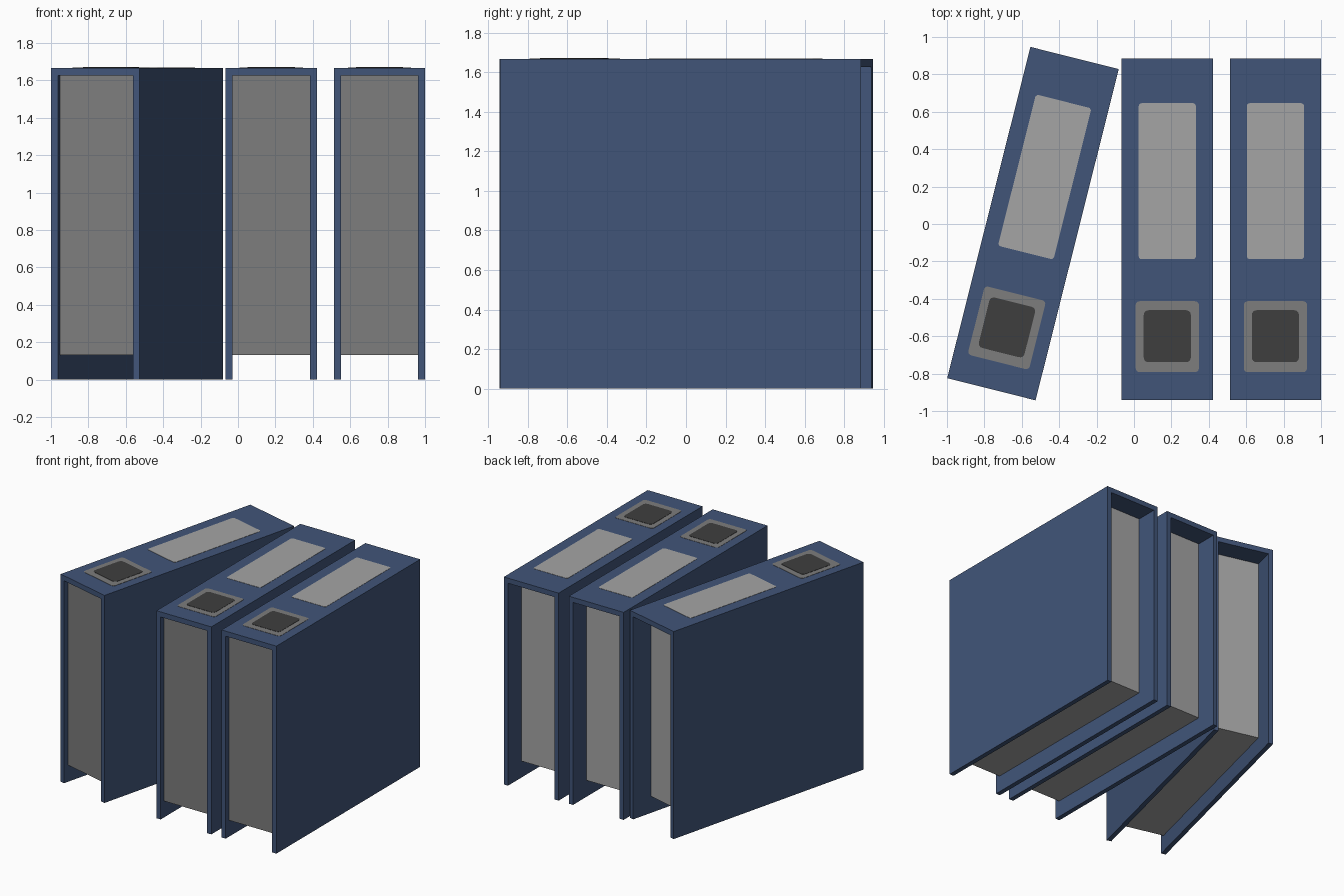
import bpy, bmesh, math
from mathutils import Matrix, Vector

if "Cube" in bpy.data.objects:
    bpy.data.objects.remove(bpy.data.objects["Cube"])

W, D, H = 0.487, 1.826, 1.667      # binder width, depth, height
T, TOP = 0.037, 0.041              # cover side and spine thickness


def material(name, rgb):
    lin = [((c / 255 + 0.055) / 1.055) ** 2.4 for c in rgb]
    m = bpy.data.materials.new(name)
    m.diffuse_color = (*lin, 1)
    m.use_nodes = True
    m.node_tree.nodes["Principled BSDF"].inputs["Base Color"].default_value = m.diffuse_color
    return m


BLUE = material("binder blue", (65, 85, 121))
LIGHT = material("light grey", (165, 165, 165))
MID = material("mid grey", (125, 125, 125))
DARK = material("dark grey", (63, 63, 63))


def extruded(name, points, direction, mats, place):
    """Extrude a closed planar profile along a direction."""
    bm = bmesh.new()
    face = bm.faces.new([bm.verts.new(p) for p in points])
    out = bmesh.ops.extrude_face_region(bm, geom=[face])
    moved = [v for v in out["geom"] if isinstance(v, bmesh.types.BMVert)]
    bmesh.ops.translate(bm, verts=moved, vec=Vector(direction))
    bmesh.ops.recalc_face_normals(bm, faces=bm.faces)
    if len(mats) > 1:               # second colour on the front face
        for f in bm.faces:
            f.material_index = 1 if f.normal.y < -0.9 else 0
    mesh = bpy.data.meshes.new(name)
    bm.to_mesh(mesh)
    bm.free()
    for m in mats:
        mesh.materials.append(m)
    obj = bpy.data.objects.new(name, mesh)
    obj.matrix_world = place
    bpy.context.collection.objects.link(obj)


def rounded_rect(hw, y0, y1, r, z, steps=4):
    pts = []
    corners = [(hw - r, y1 - r), (-hw + r, y1 - r), (-hw + r, y0 + r), (hw - r, y0 + r)]
    for q, (cx, cy) in enumerate(corners):
        for i in range(steps + 1):
            a = math.pi / 2 * (q + i / steps)
            pts.append((cx + r * math.cos(a), cy + r * math.sin(a), z))
    return pts


def binder(n, x, y, angle):
    place = Matrix.Translation((x, y, 0)) @ Matrix.Rotation(math.radians(angle), 4, 'Z')
    w, i, f = W / 2, W / 2 - T, -D / 2
    # Folded cover: upside-down U with the spine on top
    u = [(-w, 0), (-w, H), (w, H), (w, 0), (i, 0), (i, H - TOP), (-i, H - TOP), (-i, 0)]
    extruded(f"cover_{n}", [(a, f, b) for a, b in u], (0, D, 0), [BLUE], place)
    # Page block, set back at the open ends and bottom
    p = [(-i, 0.133), (-i, H - TOP), (i, H - TOP), (i, 0.133)]
    extruded(f"pages_{n}", [(a, f + 0.04, b) for a, b in p], (0, D - 0.21, 0),
             [LIGHT, MID], place)
    # Spine label, grip frame and grip hole
    extruded(f"label_{n}", rounded_rect(0.153, -0.16, 0.674, 0.016, H - 0.002),
             (0, 0, 0.004), [LIGHT], place)
    extruded(f"grip_frame_{n}", rounded_rect(0.169, -0.764, -0.385, 0.02, H - 0.002),
             (0, 0, 0.004), [MID], place)
    extruded(f"grip_hole_{n}", rounded_rect(0.126, -0.711, -0.433, 0.025, H),
             (0, 0, 0.004), [DARK], place)


for n, (x, y, angle) in enumerate([(-0.54, 0.002, -14.1), (0.178, -0.028, 0), (0.756, -0.028, 0)], 1):
    binder(n, x, y, angle)
